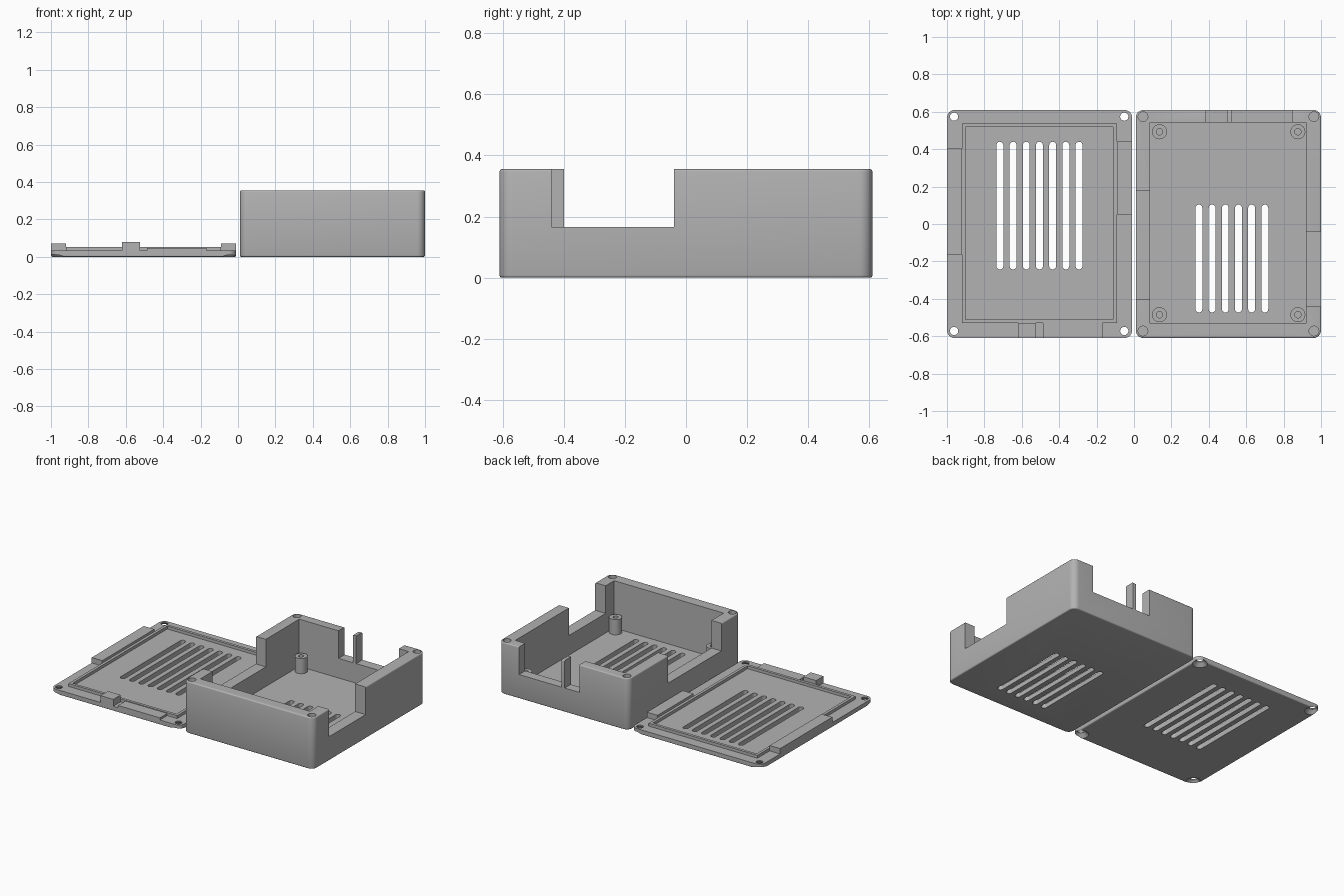
import bpy, bmesh, math
from mathutils import Matrix, Vector

if "Cube" in bpy.data.objects:
    bpy.data.objects.remove(bpy.data.objects["Cube"])

grey = bpy.data.materials.new("grey plastic")
grey.diffuse_color = (0.45, 0.45, 0.45, 1)
grey.use_nodes = True
grey.node_tree.nodes["Principled BSDF"].inputs["Base Color"].default_value = grey.diffuse_color


def make(name, bm):
    me = bpy.data.meshes.new(name)
    bm.normal_update()
    bm.to_mesh(me)
    bm.free()
    ob = bpy.data.objects.new(name, me)
    bpy.context.collection.objects.link(ob)
    me.materials.append(grey)
    return ob


def block_bm(x0, x1, y0, y1, z0, z1):
    bm = bmesh.new()
    bmesh.ops.create_cube(bm, size=1)
    for v in bm.verts:
        v.co = Vector(((x0, x1)[v.co.x > 0], (y0, y1)[v.co.y > 0], (z0, z1)[v.co.z > 0]))
    return bm


def block(name, *dims):
    return make(name, block_bm(*dims))


def cone(name, x, y, z0, z1, r0, r1, seg=24):
    bm = bmesh.new()
    bmesh.ops.create_cone(bm, cap_ends=True, segments=seg, radius1=r0, radius2=r1,
                          depth=z1 - z0, matrix=Matrix.Translation((x, y, (z0 + z1) / 2)))
    return make(name, bm)


def slot(x, y0, y1, w):
    # round-ended vent cutter
    bm = bmesh.new()
    r, n = w / 2, 8
    pts = [(x + r * math.cos(a), y1 - r + r * math.sin(a))
           for a in (math.pi * i / n for i in range(n + 1))]
    pts += [(x - r * math.cos(a), y0 + r - r * math.sin(a))
            for a in (math.pi * i / n for i in range(n + 1))]
    face = bm.faces.new([bm.verts.new((px, py, -0.1)) for px, py in pts])
    ext = bmesh.ops.extrude_face_region(bm, geom=[face])
    bmesh.ops.translate(bm, vec=(0, 0, 0.25),
                        verts=[g for g in ext["geom"] if isinstance(g, bmesh.types.BMVert)])
    bmesh.ops.recalc_face_normals(bm, faces=bm.faces)
    return make("vent_cutter", bm)


def rounded_slab(name, x0, x1, y0, y1, z1, ease_top):
    # slab with rounded upright corners and slightly eased rims
    bm = block_bm(x0, x1, y0, y1, 0, z1)
    up = [e for e in bm.edges if abs(e.verts[0].co.z - e.verts[1].co.z) > 1e-4]
    bmesh.ops.bevel(bm, geom=up, offset=0.042, segments=8, profile=0.5, affect='EDGES')
    levels = (0, z1) if ease_top else (0,)
    rim = [e for e in bm.edges if any(all(abs(v.co.z - z) < 1e-5 for v in e.verts) for z in levels)]
    bmesh.ops.bevel(bm, geom=rim, offset=0.008, segments=3, profile=0.5, affect='EDGES')
    return make(name, bm)


def cut(ob, cutters):
    for c in cutters:
        m = ob.modifiers.new("cut", 'BOOLEAN')
        m.operation, m.solver, m.object = 'DIFFERENCE', 'EXACT', c
    bpy.context.view_layer.update()
    ev = ob.evaluated_get(bpy.context.evaluated_depsgraph_get())
    me = bpy.data.meshes.new_from_object(ev)
    ob.modifiers.clear()
    ob.data = me
    for c in cutters:
        bpy.data.objects.remove(c)


def smooth(ob):
    bpy.ops.object.select_all(action='DESELECT')
    ob.select_set(True)
    bpy.context.view_layer.objects.active = ob
    bpy.ops.object.shade_smooth_by_angle(angle=math.radians(35))


Y0, Y1, H, FLOOR, SILL = -0.61, 0.61, 0.355, 0.03, 0.165

# Case: hollow tray with port openings, vents and screw holes
case = rounded_slab("case", 0.01, 1.0, Y0, Y1, H, True)
cutters = [
    block("cavity", 0.086, 0.92, -0.532, 0.543, FLOOR, 1),
    block("right_opening", 0.88, 1.1, -0.44, -0.04, SILL, 1),
    block("left_opening", -0.1, 0.12, -0.40, 0.18, SILL, 1),
    block("back_opening_small", 0.385, 0.497, 0.5, 0.7, SILL, 1),
    block("back_opening_large", 0.52, 0.845, 0.5, 0.7, SILL, 1),
]
cutters += [slot(0.347 + 0.0705 * i, -0.473, 0.104, 0.037) for i in range(6)]
cutters += [cone("screw_hole", x, y, 0.1, 0.5, 0.026, 0.026)
            for x in (0.048, 0.962) for y in (-0.572, 0.574)]
cut(case, cutters)
smooth(case)

# Standoffs: hollow posts on the case floor
for x in (0.136, 0.876):
    for y in (-0.485, 0.493):
        post = cone("standoff", x, y, FLOOR - 0.005, 0.135, 0.04, 0.04, 32)
        cut(post, [cone("bore", x, y, FLOOR, 0.3, 0.017, 0.017)])
        smooth(post)

# Lid: thin plate with vents and countersunk corner holes
PLATE = 0.033
lid = rounded_slab("lid", -1.0, -0.01, Y0, Y1, PLATE, False)
cutters = [slot(-0.717 + 0.0705 * i, -0.243, 0.44, 0.037) for i in range(7)]
for x in (-0.962, -0.052):
    for y in (-0.572, 0.574):
        cutters.append(cone("lid_hole", x, y, -0.1, 0.1, 0.022, 0.022))
        cutters.append(cone("countersink", x, y, -0.005, 0.025, 0.053, 0.023))
cut(lid, cutters)
smooth(lid)

# Locating ridge on the lid
ridge = block("lid_ridge", -0.92, -0.092, -0.53, 0.537, PLATE - 0.005, 0.053)
cut(ridge, [block("ridge_inner", -0.901, -0.111, -0.511, 0.518, 0, 1)])

# Tabs that fill the tops of the port openings
block("left_tab", -1.0, -0.92, -0.163, 0.404, PLATE - 0.01, 0.07)
block("right_tab", -0.092, -0.01, 0.05, 0.44, PLATE - 0.01, 0.07)
block("front_tab", -0.62, -0.523, Y0, -0.53, PLATE - 0.01, 0.08)
block("front_low_tab", -0.487, -0.168, Y0, -0.53, PLATE - 0.01, 0.048)
